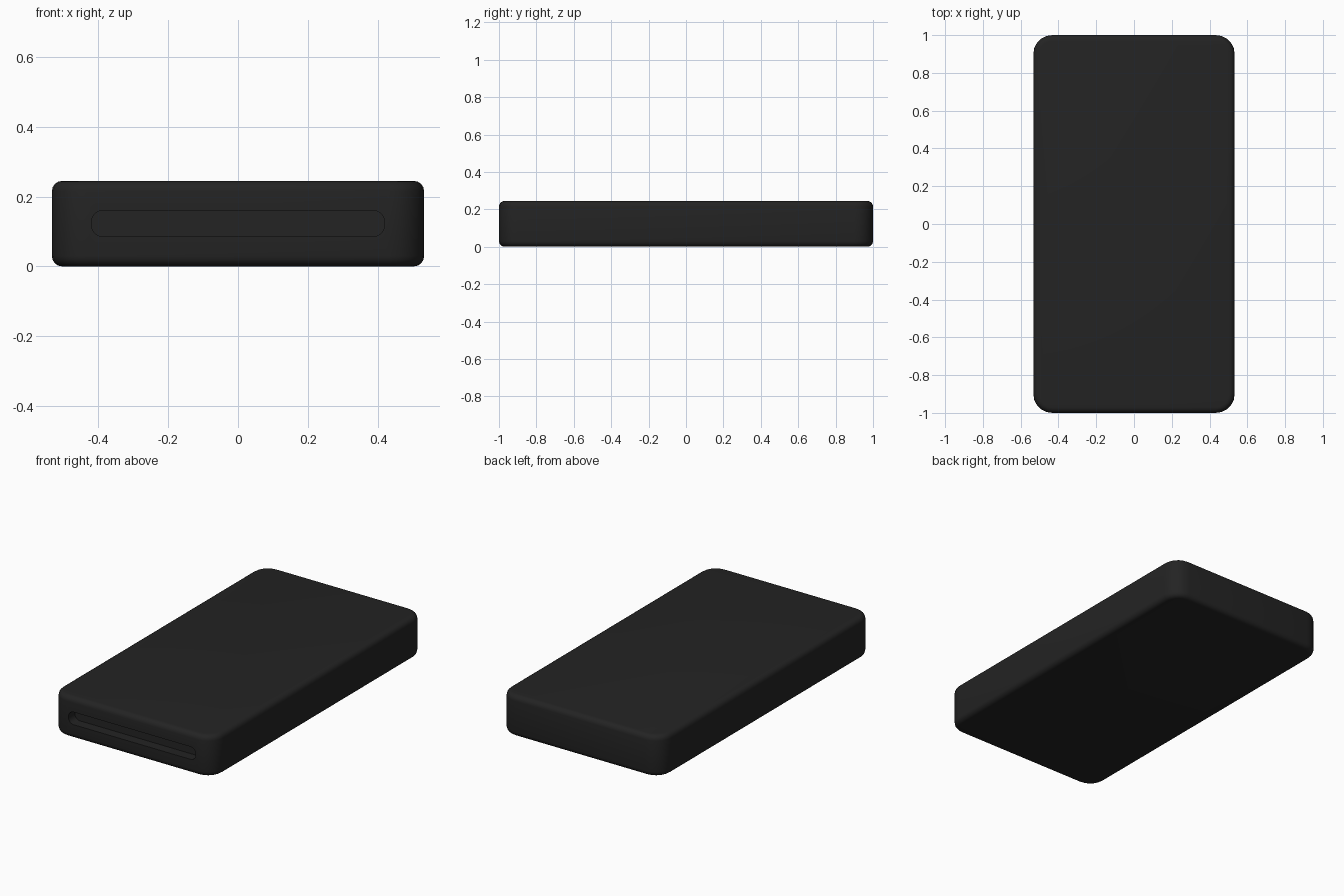
import bpy, bmesh, math

if "Cube" in bpy.data.objects:
    bpy.data.objects.remove(bpy.data.objects["Cube"])

W, L, H = 0.533, 1.0, 0.245      # half width, half length, height


def rounded_rect(hw, hh, r, seg):
    """Counter-clockwise outline of a rounded rectangle."""
    pts = []
    for i, (sx, sy) in enumerate([(1, 1), (-1, 1), (-1, -1), (1, -1)]):
        for k in range(seg + 1):
            a = math.radians(90 * (i + k / seg))
            pts.append((sx * (hw - r) + r * math.cos(a), sy * (hh - r) + r * math.sin(a)))
    return pts


def loft(name, rings, mat):
    """Skin a stack of equal-length rings and cap both ends."""
    bm = bmesh.new()
    vr = [[bm.verts.new(p) for p in ring] for ring in rings]
    n = len(vr[0])
    for a, b in zip(vr, vr[1:]):
        for i in range(n):
            j = (i + 1) % n
            bm.faces.new((a[i], a[j], b[j], b[i]))
    bm.faces.new(vr[0][::-1])
    bm.faces.new(vr[-1])
    bmesh.ops.recalc_face_normals(bm, faces=bm.faces)
    me = bpy.data.meshes.new(name)
    bm.to_mesh(me)
    bm.free()
    me.materials.append(mat)
    ob = bpy.data.objects.new(name, me)
    bpy.context.collection.objects.link(ob)
    return ob


black = bpy.data.materials.new("matte_black")
black.diffuse_color = (0.017, 0.017, 0.017, 1)
black.use_nodes = True
black.node_tree.nodes["Principled BSDF"].inputs["Base Color"].default_value = black.diffuse_color

# Case: rounded slab with softened top and bottom edges
B = 0.03
steps = [math.radians(90 * k / 4) for k in range(5)]
levels = [(B * (1 - math.sin(a)), B * (1 - math.cos(a))) for a in steps]
levels += [(i, H - z) for i, z in reversed(levels)]
rings = [[(x, y, z) for x, y in rounded_rect(W - i, L - i, 0.1 - i, 5)] for i, z in levels]
case = loft("case", rings, black)

# Slot recessed into the front end
slot = rounded_rect(0.42, 0.0375, 0.034, 5)
cutter = loft("slot_cutter", [[(x, y, z + 0.123) for x, z in slot] for y in (-1.1, -0.94)], black)
cutter.hide_render = True

cut = case.modifiers.new("slot", 'BOOLEAN')
cut.operation = 'DIFFERENCE'
cut.solver = 'EXACT'
cut.object = cutter
bpy.context.view_layer.objects.active = case
case.select_set(True)
bpy.ops.object.modifier_apply(modifier=cut.name)
bpy.data.objects.remove(cutter)
bpy.ops.object.shade_smooth_by_angle(angle=math.radians(40))
